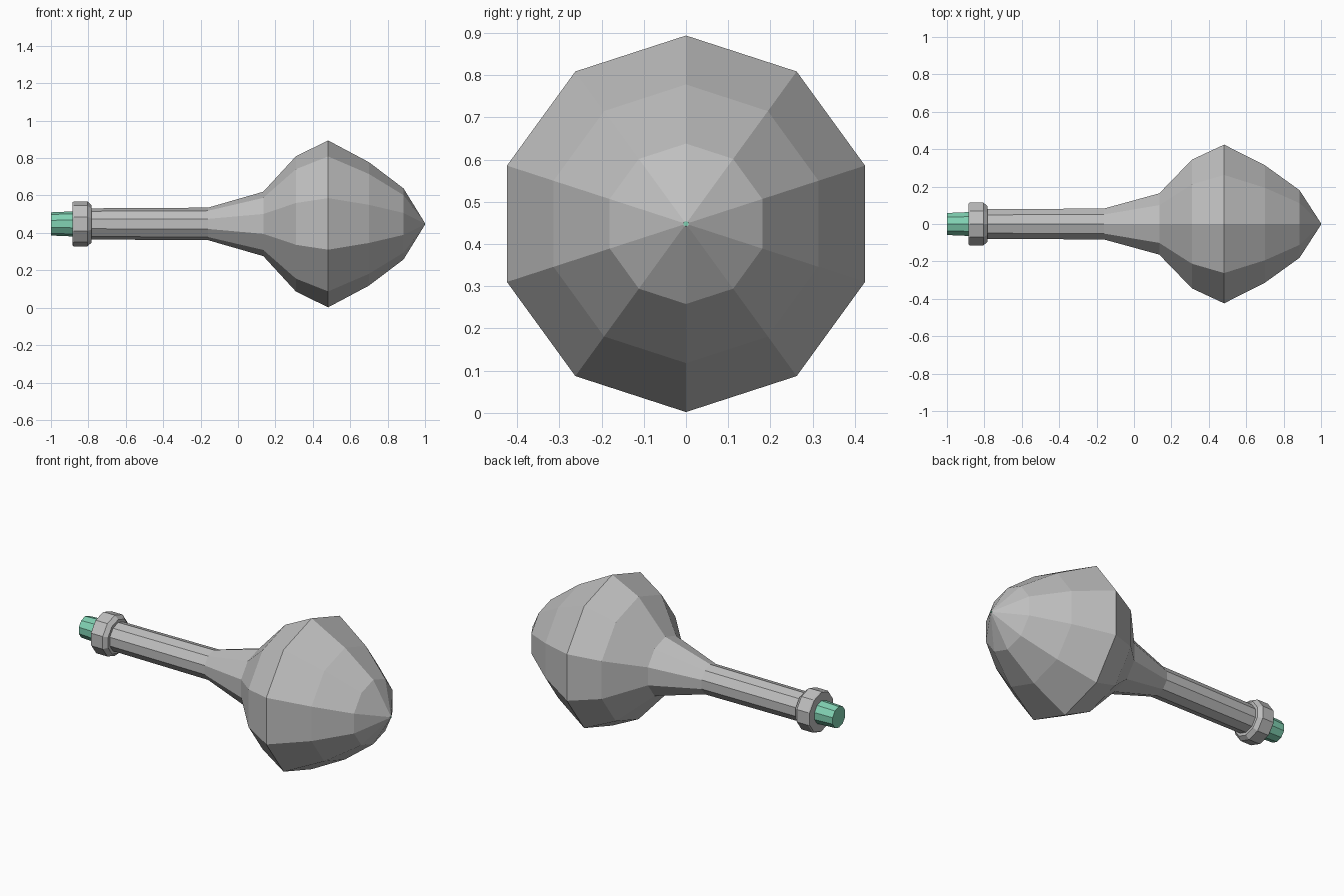
import bpy, bmesh, math

cube = bpy.data.objects.get("Cube")
if cube:
    bpy.data.objects.remove(cube, do_unlink=True)

SIDES = 10
AXIS_Z = 0.448


def material(name, rgb):
    m = bpy.data.materials.new(name)
    m.use_nodes = True
    col = (*rgb, 1.0)
    m.diffuse_color = col
    bsdf = m.node_tree.nodes["Principled BSDF"]
    bsdf.inputs["Base Color"].default_value = col
    bsdf.inputs["Roughness"].default_value = 0.7
    return m


def lathe(name, profile, mat, closed=False):
    """Spin (x, radius) points around the long axis; cap the ends or close the loop."""
    bm = bmesh.new()
    rings = []
    for x, r in profile:
        ring = []
        for i in range(SIDES):
            a = math.tau * i / SIDES
            ring.append(bm.verts.new((x, r * math.sin(a), AXIS_Z + r * math.cos(a))))
        rings.append(ring)
    pairs = list(zip(rings, rings[1:]))
    if closed:
        pairs.append((rings[-1], rings[0]))
    else:
        bm.faces.new(rings[0])
        bm.faces.new(rings[-1])
    for a, b in pairs:
        for i in range(SIDES):
            j = (i + 1) % SIDES
            bm.faces.new((a[i], a[j], b[j], b[i]))
    bmesh.ops.recalc_face_normals(bm, faces=bm.faces)
    mesh = bpy.data.meshes.new(name)
    bm.to_mesh(mesh)
    bm.free()
    mesh.materials.append(mat)
    obj = bpy.data.objects.new(name, mesh)
    bpy.context.collection.objects.link(obj)
    return obj


grey = material("light grey metal", (0.52, 0.52, 0.52))
green = material("mint green", (0.22, 0.64, 0.45))

# Faceted bulb head flowing into the slim shaft
lathe("head_and_shaft", [
    (-0.84, 0.083), (-0.16, 0.087), (0.135, 0.172), (0.31, 0.362),
    (0.482, 0.446), (0.70, 0.33), (0.885, 0.19), (0.998, 0.007)], grey)

# Collar ring with a chamfered inner edge
lathe("collar", [
    (-0.885, 0.06), (-0.885, 0.115), (-0.878, 0.12), (-0.805, 0.12),
    (-0.783, 0.10), (-0.783, 0.06)], grey, closed=True)

# Coloured core: exposed at the tail and as a tiny point at the nose
lathe("core_rod", [(-1.0, 0.062), (-0.86, 0.068), (-0.16, 0.06), (1.0, 0.006)], green)
